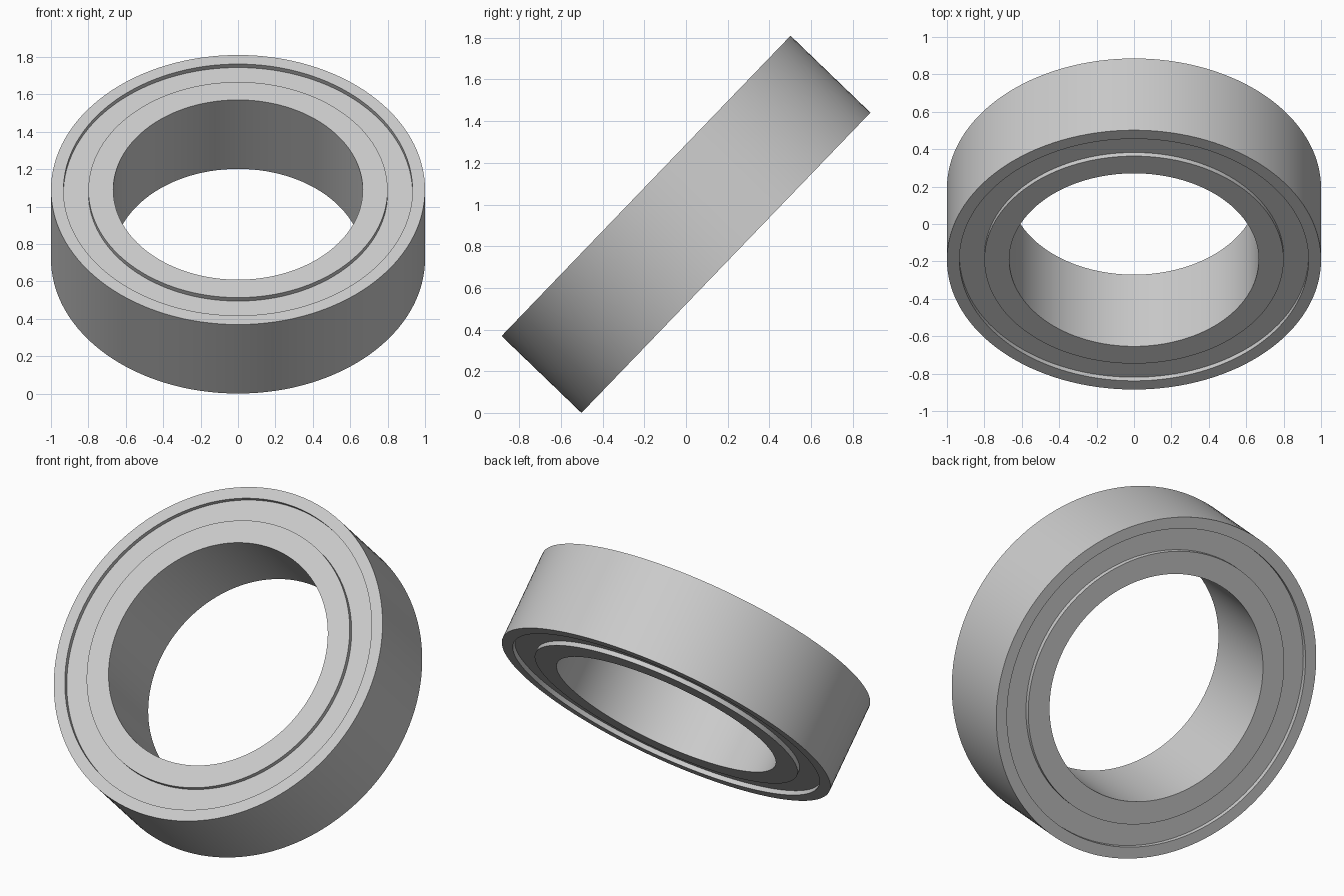
import bpy, bmesh, math
from mathutils import Matrix

cube = bpy.data.objects.get("Cube")
if cube:
    bpy.data.objects.remove(cube, do_unlink=True)

SEGMENTS = 128
TILT = math.radians(46.1)
HALF_WIDTH = 0.266
RECESS = 0.027                      # shields sit this far below the ring faces
BORE, INNER_RIM, OUTER_RIM, RADIUS = 0.667, 0.8, 0.933, 1.0
HEIGHT = RADIUS * math.sin(TILT) + HALF_WIDTH * math.cos(TILT)
PLACE = Matrix.Translation((0, 0, HEIGHT)) @ Matrix.Rotation(TILT, 4, "X")

steel = bpy.data.materials.new("grey steel")
steel.use_nodes = True
GREY = (0.6, 0.6, 0.6, 1)
steel.diffuse_color = GREY
steel.node_tree.nodes["Principled BSDF"].inputs["Base Color"].default_value = GREY


def ring(name, r_in, r_out, z_low, z_high):
    """Turn a rectangular section around the tilted axis."""
    bm = bmesh.new()
    section = [(r_in, z_low), (r_out, z_low), (r_out, z_high), (r_in, z_high)]
    verts = [bm.verts.new((r, 0, z)) for r, z in section]
    edges = [bm.edges.new((verts[i - 1], verts[i])) for i in range(len(verts))]
    bmesh.ops.spin(bm, geom=verts + edges, cent=(0, 0, 0), axis=(0, 0, 1),
                   angle=math.tau, steps=SEGMENTS, use_merge=True)
    bmesh.ops.remove_doubles(bm, verts=bm.verts, dist=1e-5)
    bmesh.ops.recalc_face_normals(bm, faces=bm.faces)
    mesh = bpy.data.meshes.new(name)
    bm.to_mesh(mesh)
    bm.free()
    mesh.materials.append(steel)
    obj = bpy.data.objects.new(name, mesh)
    bpy.context.collection.objects.link(obj)
    obj.matrix_world = PLACE
    bpy.ops.object.select_all(action="DESELECT")
    obj.select_set(True)
    bpy.context.view_layer.objects.active = obj
    bpy.ops.object.shade_smooth_by_angle(angle=math.radians(30))


# Inner and outer races
ring("inner_race", BORE, INNER_RIM, -HALF_WIDTH, HALF_WIDTH)
ring("outer_race", OUTER_RIM, RADIUS, -HALF_WIDTH, HALF_WIDTH)

# Recessed shields closing the gap on both faces
shield = HALF_WIDTH - RECESS
ring("front_shield", INNER_RIM, OUTER_RIM, shield - 0.04, shield)
ring("back_shield", INNER_RIM, OUTER_RIM, -shield, 0.04 - shield)
